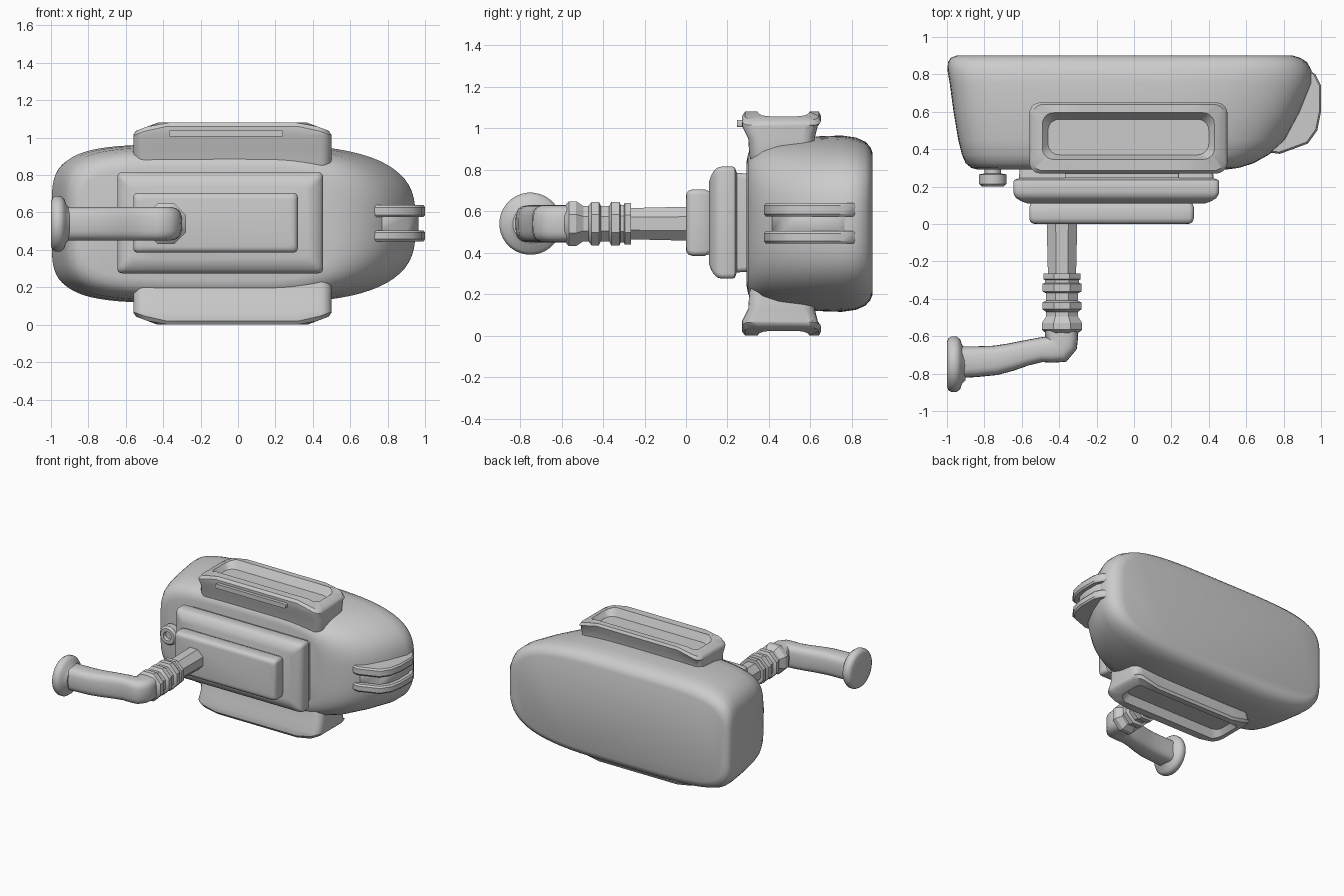
import bpy, bmesh, math
from mathutils import Vector

if "Cube" in bpy.data.objects:
    bpy.data.objects.remove(bpy.data.objects["Cube"])

CZ = 0.54  # height of the long axis


def loft(name, rings, angle=35):
    """Skin a list of equal-length point rings and cap both ends."""
    bm = bmesh.new()
    vs = [[bm.verts.new(p) for p in ring] for ring in rings]
    n = len(vs[0])
    for a, b in zip(vs, vs[1:]):
        for i in range(n):
            j = (i + 1) % n
            bm.faces.new((a[i], a[j], b[j], b[i]))
    bm.faces.new(vs[0][::-1])
    bm.faces.new(vs[-1])
    bmesh.ops.recalc_face_normals(bm, faces=bm.faces)
    me = bpy.data.meshes.new(name)
    bm.to_mesh(me)
    bm.free()
    ob = bpy.data.objects.new(name, me)
    bpy.context.collection.objects.link(ob)
    bpy.ops.object.select_all(action='DESELECT')
    ob.select_set(True)
    bpy.context.view_layer.objects.active = ob
    bpy.ops.object.shade_smooth_by_angle(angle=math.radians(angle))
    return ob


def superellipse(x0, x1, h, nl, nr, count=72):
    """Rounded outline with separate roundness for its left and right halves."""
    pts = []
    for i in range(count):
        t = 2 * math.pi * i / count
        c, s = math.cos(t), math.sin(t)
        n = nr if c > 0 else nl
        x = (x1 if c > 0 else x0) * abs(c) ** (2 / n)
        pts.append((x, math.copysign(h * abs(s) ** (2 / n), s)))
    return pts


def round_rect(x0, x1, y0, y1, r, seg=5, sub=8):
    """Rounded rectangle; long edges are subdivided so they can be bent."""
    pts = []
    for k, (cx, cy) in enumerate([(x1 - r, y1 - r), (x0 + r, y1 - r),
                                  (x0 + r, y0 + r), (x1 - r, y0 + r)]):
        for s in range(seg + 1):
            a = math.pi / 2 * (k + s / seg)
            pts.append((cx + r * math.cos(a), cy + r * math.sin(a)))
        if k in (0, 2):
            xa, y = pts[-1]
            xb = x0 + r if k == 0 else x1 - r
            pts += [(xa + (xb - xa) * i / sub, y) for i in range(1, sub)]
    return pts


def turned(name, profile, centre, axis, sides, angle=30):
    """Lathe a (position, radius) profile around a line along x or y."""
    rings = []
    for p, r in profile:
        ring = []
        for i in range(sides):
            a = 2 * math.pi * (i + 0.5) / sides
            u, v = r * math.cos(a), r * math.sin(a)
            ring.append((centre + u, p, CZ + v) if axis == 'y' else (p, centre + u, CZ + v))
        rings.append(ring)
    return loft(name, rings, angle)


# Main housing: soft tapered shell with a flat back
sections = [(0.292, -0.84, 0.50, 0.30, 5, 4), (0.30, -0.87, 0.56, 0.34, 5, 3.6),
            (0.325, -0.90, 0.64, 0.37, 5, 3.3), (0.37, -0.92, 0.72, 0.395, 5, 3.1),
            (0.45, -0.94, 0.81, 0.41, 5, 3), (0.60, -0.965, 0.89, 0.42, 5, 3),
            (0.75, -0.985, 0.95, 0.425, 5, 3), (0.82, -0.997, 0.95, 0.415, 5, 3.1),
            (0.865, -0.995, 0.925, 0.395, 5, 3.3), (0.888, -0.98, 0.89, 0.37, 5, 3.5),
            (0.90, -0.95, 0.85, 0.34, 5, 3.6)]
loft("housing", [[(x, y, CZ + z) for x, z in superellipse(x0, x1, h, nl, nr)]
                 for y, x0, x1, h, nl, nr in sections], 50)


# Stepped rectangular plates on the front
def plate(name, box, steps, r):
    x0, x1, z0, z1 = box
    loft(name, [[(x, y, z) for x, z in round_rect(x0 + d, x1 - d, z0 + d, z1 - d, r)]
                for y, d in steps], 40)


plate("base_plate", (-0.645, 0.455, 0.275, 0.815),
      [(0.32, 0.035), (0.245, 0.03), (0.235, 0.004), (0.225, 0), (0.17, 0),
       (0.15, 0.006), (0.135, 0.02), (0.12, 0.045), (0.11, 0.075)], 0.025)
plate("front_plate", (-0.56, 0.32, 0.385, 0.705),
      [(0.13, 0.012), (0.105, 0.006), (0.09, 0), (0.03, 0), (0.012, 0.006),
       (0.003, 0.018), (0.0, 0.032)], 0.025)

# Flared rail trays on top and bottom, with dropped ends and a recess
tray = [(0.80, -0.54, 0.48, 0.33, 0.60), (0.87, -0.56, 0.50, 0.305, 0.615),
        (0.95, -0.56, 0.50, 0.30, 0.62), (1.01, -0.56, 0.50, 0.27, 0.635),
        (1.06, -0.56, 0.50, 0.27, 0.65), (1.08, -0.545, 0.485, 0.285, 0.64),
        (1.08, -0.49, 0.43, 0.345, 0.595), (1.02, -0.46, 0.40, 0.37, 0.56)]
for name, flip in (("top_rail_tray", 1), ("bottom_rail_tray", -1)):
    rings = []
    for k, (z, x0, x1, y0, y1) in enumerate(tray):
        ring = []
        for x, y in round_rect(x0, x1, y0, y1, 0.06):
            drop = 0.045 * min(1, max(0, (abs(x + 0.03) - 0.40) / 0.12)) if 3 < k < 7 else 0
            ring.append((x, y, CZ + flip * (z - drop - CZ)))
        rings.append(ring)
    loft(name, rings, 35)

# Slim lip on the front of the upper tray
loft("top_tray_lip", [[(x, y, z) for x, z in round_rect(-0.37, 0.24, 1.005, 1.04, 0.01)]
                      for y in (0.245, 0.30)])


# Twin fins and the web between them on the right end
def fin(name, z0, z1, inset):
    outline = [(0.60, 0.50), (0.70, 0.385), (0.78, 0.375), (0.93, 0.43), (0.98, 0.50),
               (1.0, 0.60), (1.0, 0.74), (0.97, 0.80), (0.90, 0.85), (0.70, 0.82)]
    c = Vector((0.7, 0.7))
    rings = []
    for z, k in ((z0, 0.97), (z0 + 0.012, 1), (z1 - 0.012, 1), (z1, 0.97)):
        pts = [c + (Vector(p) - c) * k * inset for p in outline]
        rings.append([(p.x, p.y, z) for p in pts])
    loft(name, rings)


fin("lower_fin", 0.445, 0.505, 1)
fin("upper_fin", 0.575, 0.64, 1)
fin("fin_web", 0.49, 0.59, 0.88)

# Small knob at the left front
turned("side_knob", [(0.34, 0.045), (0.27, 0.045), (0.265, 0.075), (0.215, 0.075),
                     (0.20, 0.06), (0.20, 0.035), (0.225, 0.03)], -0.755, 'y', 16)

# Eight-sided shaft and its collars
K = 1 / math.cos(math.pi / 8)
SX = -0.385
turned("shaft", [(0.02, 0.082 * K), (-0.28, 0.075 * K)], SX, 'y', 8)
collars = [(-0.265, 0.07), (-0.265, 0.10), (-0.295, 0.10), (-0.30, 0.09), (-0.315, 0.09),
           (-0.32, 0.105), (-0.36, 0.105), (-0.37, 0.085), (-0.41, 0.085), (-0.42, 0.105),
           (-0.455, 0.105), (-0.47, 0.085), (-0.495, 0.085), (-0.53, 0.108),
           (-0.565, 0.108), (-0.585, 0.085)]
turned("shaft_collars", [(y, r * K) for y, r in collars], SX, 'y', 8)

# Bent arm: rounded-square section swept along a path in plan
path = [(-0.39, -0.56, 0.088), (-0.387, -0.61, 0.088), (-0.389, -0.64, 0.088),
        (-0.405, -0.662, 0.086), (-0.44, -0.67, 0.072), (-0.50, -0.673, 0.066),
        (-0.58, -0.69, 0.068), (-0.66, -0.712, 0.074), (-0.74, -0.729, 0.079),
        (-0.84, -0.736, 0.082), (-0.95, -0.74, 0.085)]
rings = []
for i, (x, y, w) in enumerate(path):
    a, b = path[max(i - 1, 0)], path[min(i + 1, len(path) - 1)]
    t = Vector((b[0] - a[0], b[1] - a[1])).normalized()
    rings.append([(x - t.y * u, y + t.x * u, CZ + v)
                  for u, v in superellipse(-w, w, 0.09, 3.2, 3.2, 24)])
loft("bent_arm", rings, 50)

# Round end flange of the arm
turned("arm_end_flange", [(-0.90, 0.085), (-0.92, 0.105), (-0.93, 0.135), (-0.95, 0.15),
                          (-0.975, 0.15), (-0.992, 0.14), (-1.0, 0.12)], -0.75, 'x', 32, 40)
